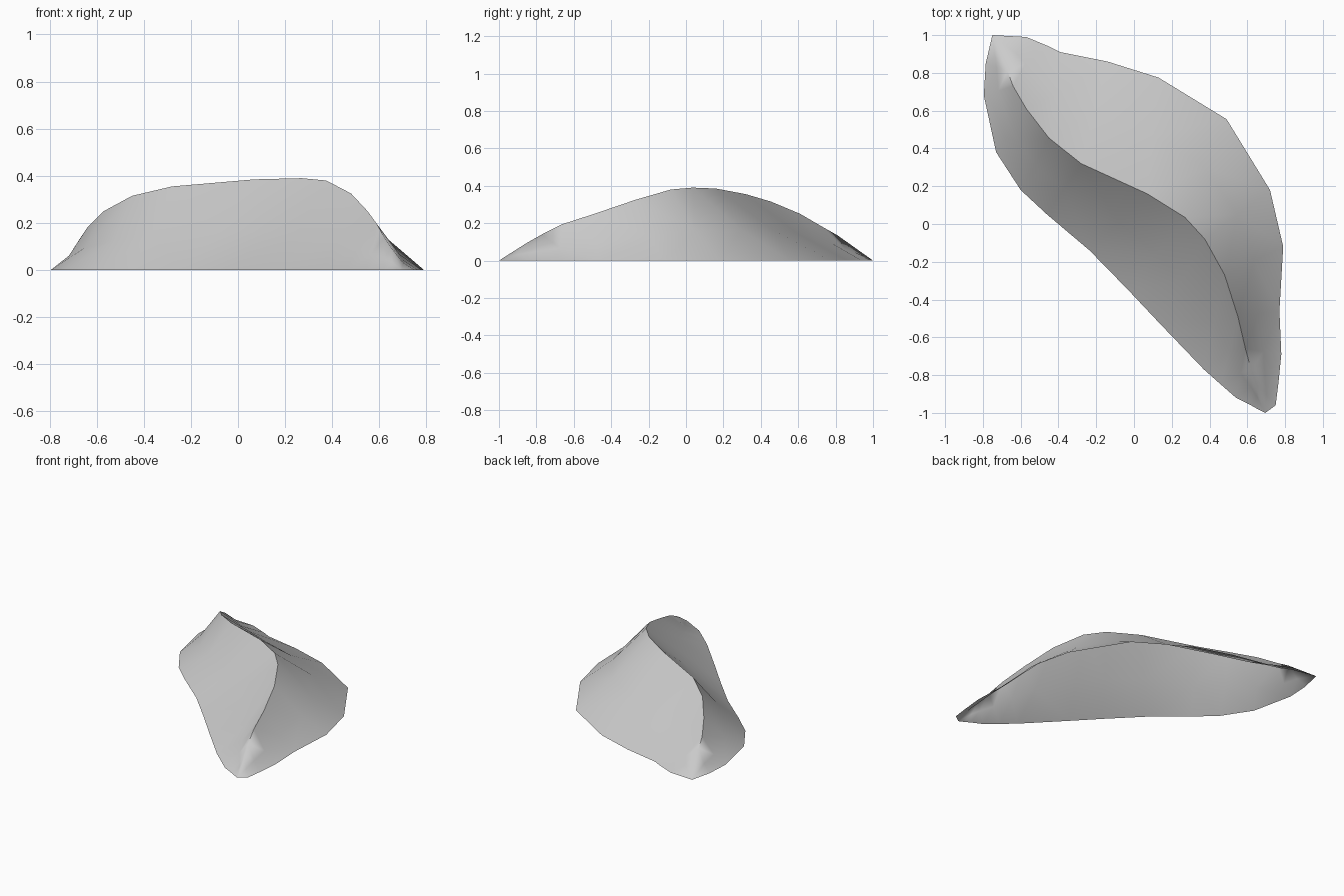
import bpy
import bmesh
from mathutils import Vector

default_cube = bpy.data.objects.get("Cube")
if default_cube:
    bpy.data.objects.remove(default_cube, do_unlink=True)


def make_material(name, colour):
    material = bpy.data.materials.new(name)
    material.use_nodes = True
    material.diffuse_color = colour
    shader = next(n for n in material.node_tree.nodes if n.type == 'BSDF_PRINCIPLED')
    shader.inputs["Base Color"].default_value = colour
    shader.inputs["Roughness"].default_value = 0.9
    return material


# Crest line running from the back right tip to the front left tip
crest_path = [
    (-.67, .81, .135), (-.64, .73, .18), (-.57, .61, .25), (-.45, .455, .315),
    (-.28, .32, .355), (.07, .16, .385), (.27, .035, .39), (.375, -.08, .38),
    (.48, -.27, .325), (.55, -.49, .25), (.59, -.66, .195), (.62, -.77, .14),
    (.65, -.85, .095)]

# Foot of each slope, one point for every crest point
back_foot = [
    (-.57, .99), (-.51, .965), (-.45, .94), (-.39, .91), (-.14, .86),
    (.13, .775), (.49, .555), (.72, .18), (.79, -.12), (.77, -.46),
    (.78, -.69), (.765, -.84), (.75, -.96)]
front_foot = [
    (-.785, .85), (-.795, .68), (-.73, .38), (-.6, .18), (-.46, .05),
    (-.235, -.14), (-.03, -.35), (.13, -.52), (.37, -.77), (.46, -.85),
    (.54, -.92), (.62, -.96), (.655, -.98)]
back_tip, front_tip = (-.75, 1), (.695, -1)


def build_ridge():
    bm = bmesh.new()

    def ground_points(points):
        return [bm.verts.new((x, y, 0)) for x, y in points]

    def hollow_points(upper, lower):
        # Halfway down a slope, sunk a little so that the slope is concave
        points = []
        for top, base in zip(upper, lower):
            sink = min(.03, top.co.z * .16)
            points.append(bm.verts.new((top.co + base.co) / 2 - Vector((0, 0, sink))))
        return points

    crest = [bm.verts.new(p) for p in crest_path]
    tips = ground_points([back_tip, front_tip])

    # Two concave slopes with a fan at each end, from the crest to the ground
    for outline in (back_foot, front_foot):
        foot = ground_points(outline)
        hollow = hollow_points(crest, foot)
        for upper, lower in ((crest, hollow), (hollow, foot)):
            for i in range(len(crest) - 1):
                bm.faces.new((upper[i], upper[i + 1], lower[i + 1], lower[i]))
            for end, tip in zip((0, -1), tips):
                bm.faces.new((upper[end], lower[end], tip))

    bmesh.ops.triangulate(bm, faces=bm.faces[:])
    for face in bm.faces:
        face.normal_update()
        if face.normal.z < 0:
            face.normal_flip()
        face.smooth = True

    # Keep the crest crisp while the slopes and ends shade smoothly
    for a, b in zip(crest[:-1], crest[1:-1]):
        bm.edges.get((a, b)).smooth = False

    mesh = bpy.data.meshes.new("ridge_slopes")
    bm.to_mesh(mesh)
    bm.free()
    return mesh


ridge = bpy.data.objects.new("hill_ridge", build_ridge())
ridge.data.materials.append(make_material("plain grey", (.6, .6, .6, 1)))
bpy.context.collection.objects.link(ridge)
